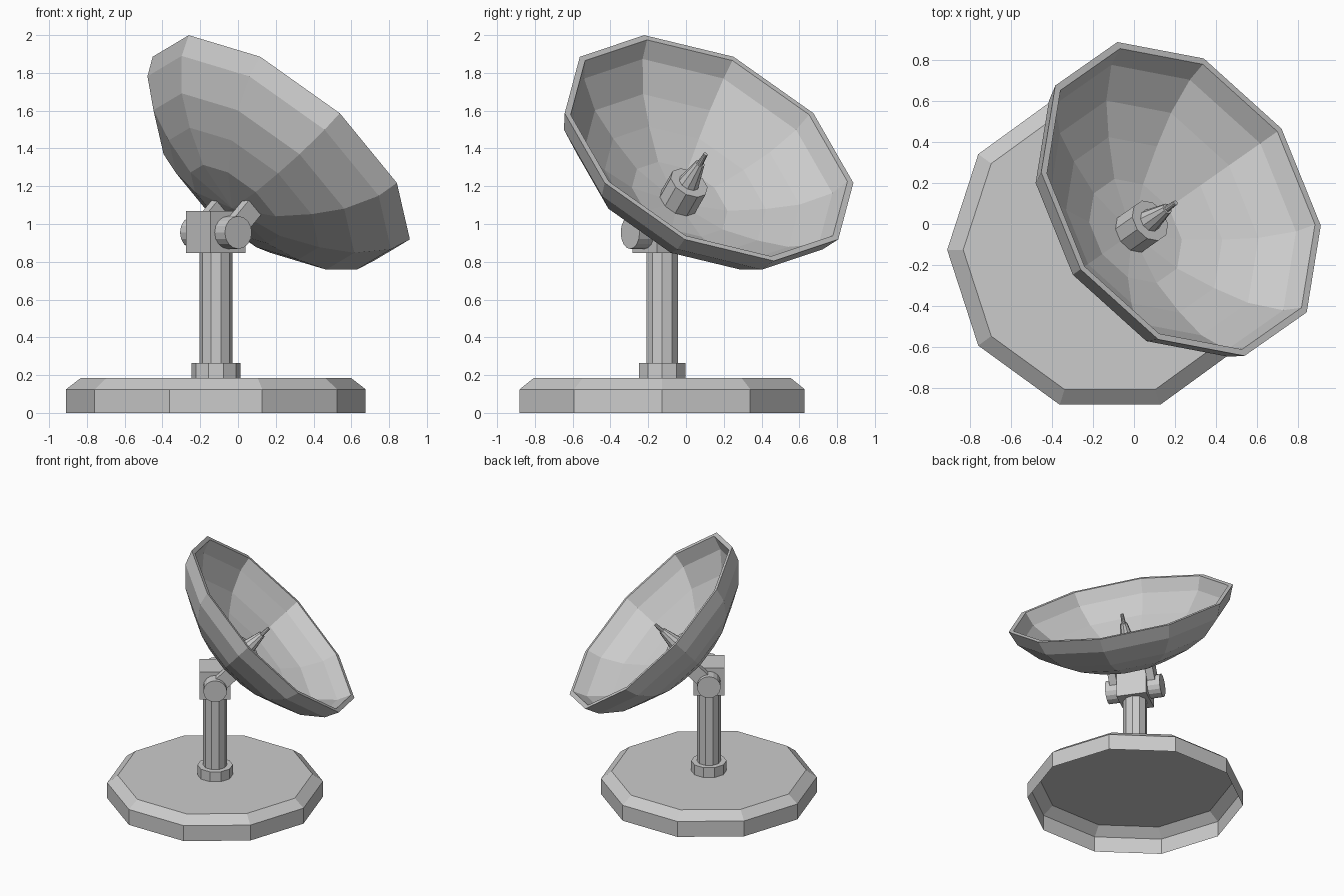
import bpy, bmesh
from math import sin, cos, pi, radians
from mathutils import Matrix, Vector

if "Cube" in bpy.data.objects:
    bpy.data.objects.remove(bpy.data.objects["Cube"])

AZ, TILT = radians(35), radians(45)
BASE = Vector((-0.117, -0.126, 0))
PIVOT = BASE + Vector((0, 0, 0.955))
RIM = Vector((0.229, 0.122, 1.402))

# Directions: dish axis, horizontal axle, and the third perpendicular
axis = Vector((cos(AZ) * sin(TILT), sin(AZ) * sin(TILT), cos(TILT)))
up = Vector((-cos(AZ) * cos(TILT), -sin(AZ) * cos(TILT), sin(TILT)))
side = axis.cross(up)


def frame(origin, x, z):
    y = z.cross(x)
    m = Matrix((x, y, z)).transposed().to_4x4()
    m.translation = origin
    return m


def add(name, bm, matrix, fix=True):
    if fix:
        bmesh.ops.recalc_face_normals(bm, faces=bm.faces)
    bm.transform(matrix)
    me = bpy.data.meshes.new(name)
    bm.to_mesh(me)
    bm.free()
    ob = bpy.data.objects.new(name, me)
    bpy.context.collection.objects.link(ob)
    return ob


def lathe(name, profile, matrix, n=10, fix=True):
    """Spin (radius, height) points; ends with a radius are left open,
    zero-radius points become a flat cap or a pole."""
    bm = bmesh.new()
    rings = []
    for r, z in profile:
        if r == 0:
            rings.append([bm.verts.new((0, 0, z))])
        else:
            rings.append([bm.verts.new((r * cos(2 * pi * i / n), r * sin(2 * pi * i / n), z))
                          for i in range(n)])
    for (a, b), (pa, pb) in zip(zip(rings, rings[1:]), zip(profile, profile[1:])):
        if len(a) == 1 or len(b) == 1:
            ring, tip = (b, a[0]) if len(a) == 1 else (a, b[0])
            if pa[1] == pb[1]:
                bm.faces.new(ring)
                bm.verts.remove(tip)
            else:
                for i in range(n):
                    bm.faces.new((ring[i], ring[(i + 1) % n], tip))
        else:
            for i in range(n):
                j = (i + 1) % n
                bm.faces.new((a[i], a[j], b[j], b[i]))
    return add(name, bm, matrix, fix)


def box(name, lo, hi, matrix):
    bm = bmesh.new()
    bmesh.ops.create_cube(bm, size=1)
    for v in bm.verts:
        v.co = Vector([lo[k] if v.co[k] < 0 else hi[k] for k in range(3)])
    return add(name, bm, matrix)


stand = Matrix.Translation(BASE)

# Base shell, open underneath
lathe("base", [(0.793, 0), (0.793, 0.125), (0.715, 0.185), (0, 0.185)], stand, fix=False)

# Column and its collar
lathe("collar", [(0, 0.185), (0.13, 0.185), (0.13, 0.265), (0, 0.265)], stand)
lathe("column", [(0, 0.19), (0.088, 0.19), (0.088, 0.87), (0, 0.87)], stand)

# Pivot head, turned towards the dish
turned = Matrix.Translation(BASE) @ Matrix.Rotation(AZ, 4, 'Z')
box("pivot_head", (-0.113, -0.113, 0.847), (0.113, 0.113, 1.069), turned)

# Axle and fork arms on both sides
lathe("axle", [(0, -0.207), (0.087, -0.207), (0.087, 0.207), (0, 0.207)],
      frame(PIVOT, up, side), n=16)
for s, label in ((1, "left"), (-1, "right")):
    a, b = sorted((s * 0.114, s * 0.172))
    box("fork_arm_" + label, (-0.055, a, -0.05), (0.055, b, 0.205), frame(PIVOT, up, axis))

# Dish bowl: outer profile, rim, inner profile
dish = frame(RIM, up, axis)
outer = [(0, -0.45), (0.294, -0.42), (0.494, -0.342), (0.66, -0.25), (0.80, -0.11), (0.845, 0)]
inner = [(0.81, 0), (0.767, -0.1), (0.632, -0.228), (0.472, -0.31), (0.28, -0.383), (0, -0.412)]
lathe("dish", outer + inner, dish)

# Feed: drum, tapered horn and tip
lathe("feed_drum", [(0, -0.43), (0.108, -0.43), (0.108, -0.26), (0, -0.26)], dish)
lathe("feed_horn", [(0, -0.27), (0.06, -0.27), (0.026, -0.115), (0, -0.115)], dish)
lathe("feed_tip", [(0, -0.13), (0.017, -0.13), (0.012, -0.045), (0, -0.045)], dish)
